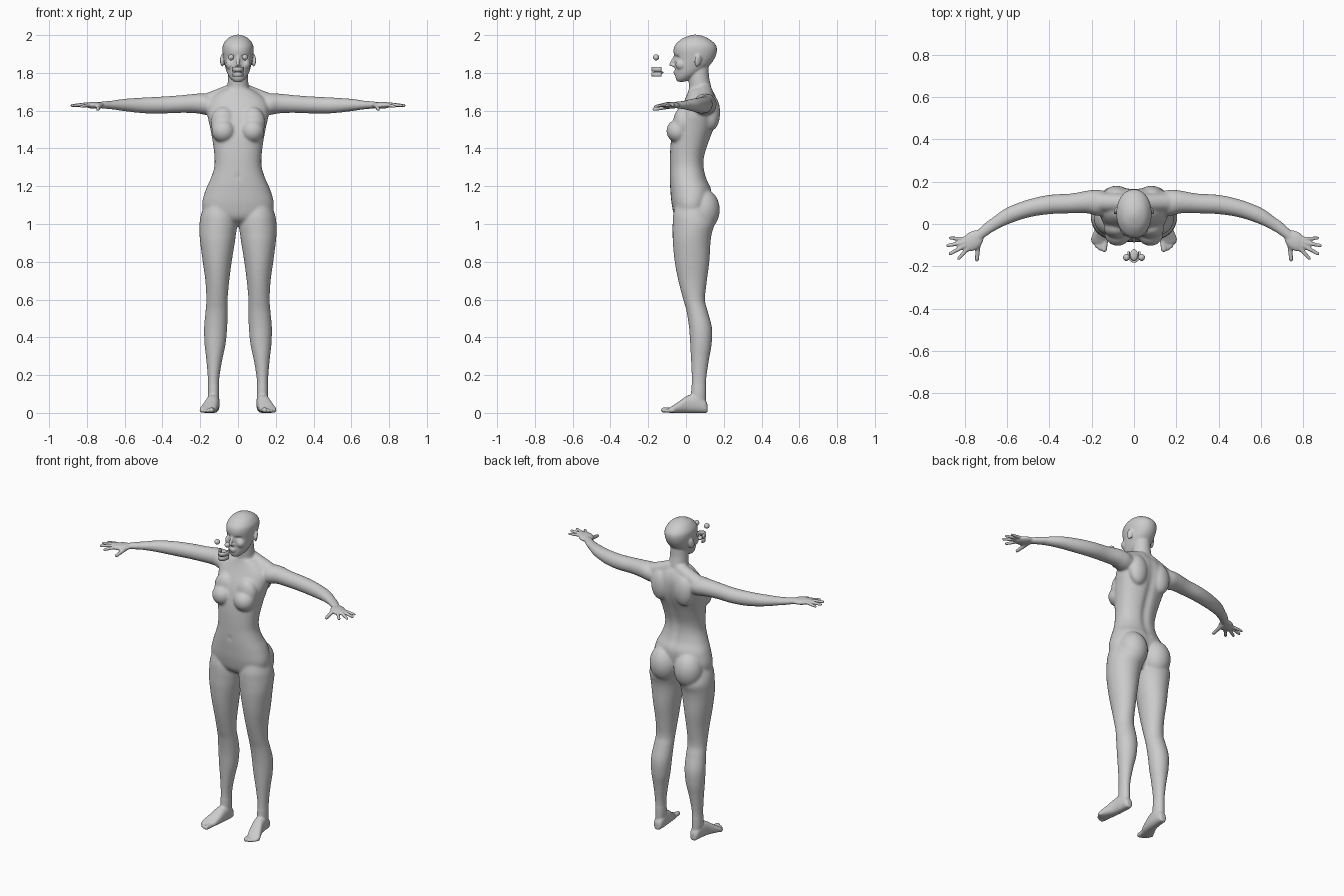
import bpy, bmesh, math
from mathutils import Vector, Matrix

def make_object(name, bm):
    bmesh.ops.recalc_face_normals(bm, faces=bm.faces)
    me = bpy.data.meshes.new(name)
    bm.to_mesh(me)
    bm.free()
    for p in me.polygons:
        p.use_smooth = True
    ob = bpy.data.objects.new(name, me)
    bpy.context.collection.objects.link(ob)
    return ob

def spline(rows, sub=5):
    """Catmull-Rom interpolation of table rows."""
    out = []
    for i in range(len(rows) - 1):
        a, b, c, d = (rows[max(0, min(len(rows) - 1, i + k))] for k in (-1, 0, 1, 2))
        for s in range(sub):
            t = s / sub
            out.append([0.5 * (2*q + (r-p)*t + (2*p-5*q+4*r-s_)*t*t + (3*q-p-3*r+s_)*t**3)
                        for p, q, r, s_ in zip(a, b, c, d)])
    return out + [list(rows[-1])]

def loft(bm, rings, power=2.0, n=32):
    """Skin elliptical rings given as (centre, u axis, v axis)."""
    loops = []
    for c, u, v in rings:
        loop = []
        for k in range(n):
            a = 2 * math.pi * k / n
            ca, sa = math.cos(a), math.sin(a)
            e = 2 / power
            p = Vector(c) + Vector(u) * math.copysign(abs(ca)**e, ca) \
                + Vector(v) * math.copysign(abs(sa)**e, sa)
            loop.append(bm.verts.new(p))
        loops.append(loop)
    for a, b in zip(loops, loops[1:]):
        for k in range(n):
            bm.faces.new((a[k], a[(k+1) % n], b[(k+1) % n], b[k]))
    bm.faces.new(loops[0][::-1])
    bm.faces.new(loops[-1])

def upright(bm, rows, power=2.0):
    """Rows: z, x min, x max, y front, y back."""
    loft(bm, [(((x0+x1)/2, (y0+y1)/2, z), ((x1-x0)/2, 0, 0), (0, (y1-y0)/2, 0))
              for z, x0, x1, y0, y1 in spline(rows)], power)

def ball(bm, c, r, rot=(0, 0, 0)):
    m = Matrix.Translation(c)
    for ang, ax in zip(rot, 'XYZ'):
        m = m @ Matrix.Rotation(ang, 4, ax)
    m = m @ Matrix.Diagonal((*r, 1))
    bmesh.ops.create_uvsphere(bm, u_segments=28, v_segments=18, radius=1, matrix=m)

def limb(bm, p, q, r0, r1):
    """Tapered round-ended tube."""
    p, q = Vector(p), Vector(q)
    d = q - p
    m = Matrix.Translation((p+q)/2) @ d.to_track_quat('Z', 'Y').to_matrix().to_4x4()
    bmesh.ops.create_cone(bm, cap_ends=True, segments=16, radius1=r0, radius2=r1,
                          depth=d.length, matrix=m)
    ball(bm, p, (r0,)*3)
    ball(bm, q, (r1,)*3)

bm = bmesh.new()

# torso, neck and head
torso = [(.99, .06, 0, .08), (1.03, .16, -.055, .10), (1.10, .19, -.075, .128),
         (1.18, .172, -.083, .135), (1.24, .145, -.086, .11), (1.30, .126, -.086, .097),
         (1.36, .125, -.085, .10), (1.44, .135, -.08, .125), (1.52, .15, -.065, .155),
         (1.58, .163, -.045, .168), (1.64, .16, -.015, .168), (1.685, .12, .005, .155),
         (1.715, .07, .015, .135)]
neck = [(1.66, .068, .02, .15), (1.72, .057, .016, .135), (1.78, .053, .014, .122),
        (1.84, .05, .02, .12)]
head = [(1.753, .02, -.045, -.005), (1.77, .04, -.054, .03), (1.80, .058, -.058, .08),
        (1.84, .070, -.060, .125), (1.88, .078, -.062, .153), (1.92, .083, -.066, .164),
        (1.95, .079, -.056, .156), (1.98, .058, -.022, .122), (1.996, .03, .015, .085),
        (2.002, .006, .04, .056)]
for rows, power in ((torso, 2.25), (neck, 2), (head, 2.1)):
    upright(bm, [(z, -w, w, f, b) for z, w, f, b in rows], power)

# nose and lips
limb(bm, (0, -.060, 1.885), (0, -.080, 1.845), .007, .0095)
ball(bm, (0, -.064, 1.839), (.017, .012, .008))
ball(bm, (0, -.058, 1.806), (.022, .009, .006))
ball(bm, (0, -.057, 1.796), (.019, .009, .006))

# half of the paired parts, mirrored afterwards
half = bmesh.new()
# leg
upright(half, [(1.12, .04, .17, -.05, .11), (1.05, .012, .196, -.068, .135),
               (1.0, .003, .204, -.071, .15), (.95, .010, .204, -.071, .137),
               (.9, .017, .2, -.070, .130), (.8, .033, .187, -.060, .124),
               (.7, .046, .173, -.041, .111), (.6, .055, .168, -.015, .101),
               (.54, .055, .172, .002, .115), (.45, .057, .180, .016, .138),
               (.36, .066, .177, .022, .136), (.28, .083, .168, .026, .122),
               (.18, .099, .160, .030, .108), (.1, .099, .160, .026, .106),
               (.05, .102, .158, .02, .105)])
# foot
loft(half, [((x, y, h/2), (w, 0, 0), (0, 0, h/2)) for y, x, w, h in spline(
    [(.114, .128, .016, .045), (.10, .128, .027, .07), (.06, .13, .033, .10),
     (.01, .136, .036, .092), (-.035, .148, .041, .062), (-.07, .160, .043, .038),
     (-.09, .165, .034, .026)])], 2.4)
# toes
for x0, y0, x1, y1, r in ((.135, -.07, .141, -.119, .014), (.155, -.08, .161, -.116, .010),
                          (.168, -.078, .176, -.105, .0095), (.178, -.07, .187, -.09, .009),
                          (.186, -.055, .195, -.072, .0085)):
    limb(half, (x0, y0, .016), (x1, y1, r + .001), r, r)
# arm
loft(half, [((x, y, z), (0, ry, 0), (0, 0, rz)) for x, y, z, ry, rz in spline(
    [(.11, .1, 1.625, .05, .045), (.17, .1, 1.633, .062, .056), (.22, .104, 1.638, .054, .052),
     (.3, .097, 1.635, .047, .047), (.4, .092, 1.630, .046, .045), (.5, .073, 1.628, .043, .042),
     (.6, .037, 1.630, .041, .033), (.67, -.005, 1.630, .035, .023),
     (.71, -.034, 1.630, .032, .019), (.75, -.068, 1.630, .028, .015)])])
limb(half, (.035, .1, 1.70), (.17, .103, 1.643), .042, .046)
# palm and fingers
ball(half, (.762, -.080, 1.629), (.058, .043, .018), (0, 0, -.72))
for a, b, r in (((.800, -.070, 1.632), (.868, -.066, 1.625), .009),
                ((.800, -.086, 1.634), (.880, -.102, 1.627), .010),
                ((.796, -.100, 1.634), (.868, -.140, 1.627), .010),
                ((.782, -.112, 1.632), (.828, -.163, 1.622), .010),
                ((.735, -.085, 1.622), (.742, -.168, 1.608), .0115)):
    limb(half, a, b, r * 1.1, r * .85)
# breast, shoulder blade, buttock, ear, cheek
ball(half, (.077, -.043, 1.492), (.063, .061, .062))
ball(half, (.078, -.018, 1.535), (.066, .050, .085))
ball(half, (.082, .135, 1.59), (.062, .046, .095))
ball(half, (.086, .092, 1.075), (.088, .087, .112))
ball(half, (.084, .063, 1.865), (.009, .019, .033), (-.2, 0, .45))
ball(half, (.040, -.022, 1.845), (.026, .034, .03))

tmp = bpy.data.meshes.new("half_tmp")
half.to_mesh(tmp)
half.free()
bm.from_mesh(tmp)
tmp.transform(Matrix.Diagonal((-1, 1, 1, 1)))
tmp.flip_normals()
bm.from_mesh(tmp)
bpy.data.meshes.remove(tmp)
body = make_object("body", bm)

# fuse everything into one skin
bpy.context.view_layer.objects.active = body
body.select_set(True)
rm = body.modifiers.new("fuse", 'REMESH')
rm.mode, rm.voxel_size, rm.use_smooth_shade = 'VOXEL', .0052, True
bpy.ops.object.modifier_apply(modifier="fuse")

# eye sockets, spine groove, navel; broad areas are marked for softer smoothing
g = lambda d, s: math.exp(-(d / s) ** 2)
soft = []
for v in body.data.vertices:
    x, y, z = v.co
    if y < -.03 and 1.85 < z < 1.91:
        v.co.y += .013 * g(abs(x) - .035, .015) * g(z - 1.882, .009)
    if y > .06 and 1.1 < z < 1.72:
        v.co.y -= .012 * g(x, .022) * g(z - 1.42, .22)
    if y < -.05 and 1.2 < z < 1.3:
        v.co.y += .008 * g(x, .008) * g(z - 1.25, .01)
    if .14 < z < 1.74 and abs(x) < .68:
        soft.append(v.index)
body.vertex_groups.new(name="soft").add(soft, 1.0, 'REPLACE')
for name, its, grp in (("soften", 22, "soft"), ("polish", 3, "")):
    sm = body.modifiers.new(name, 'SMOOTH')
    sm.factor, sm.iterations, sm.vertex_group = .5, its, grp
    bpy.ops.object.modifier_apply(modifier=name)

# separate eyeballs floating in front of the face
for side, s in (("left", 1), ("right", -1)):
    bm = bmesh.new()
    ball(bm, (s * .036, -.158, 1.882), (.016,) * 3)
    ball(bm, (s * .036, -.167, 1.882), (.009,) * 3)
    make_object(side + "_eyeball", bm)

# separate teeth arches and tongue
def arch(name, z0, z1, w):
    bm = bmesh.new()
    cols = []
    for k in range(17):
        a = math.pi * k / 16
        x, y = w * math.cos(a), -.13 - .048 * math.sin(a) ** .8
        cols.append([bm.verts.new((x, y, z)) for z in (z0, (z0+z1)/2, z1)])
    for a, b in zip(cols, cols[1:]):
        for k in (0, 1):
            bm.faces.new((a[k], b[k], b[k+1], a[k+1]))
    ob = make_object(name, bm)
    sol = ob.modifiers.new("thickness", 'SOLIDIFY')
    sol.thickness, sol.offset = .009, 0

arch("upper_teeth", 1.808, 1.832, .027)
arch("lower_teeth", 1.780, 1.803, .024)
bm = bmesh.new()
ball(bm, (0, -.146, 1.802), (.018, .027, .009))
make_object("tongue", bm)
